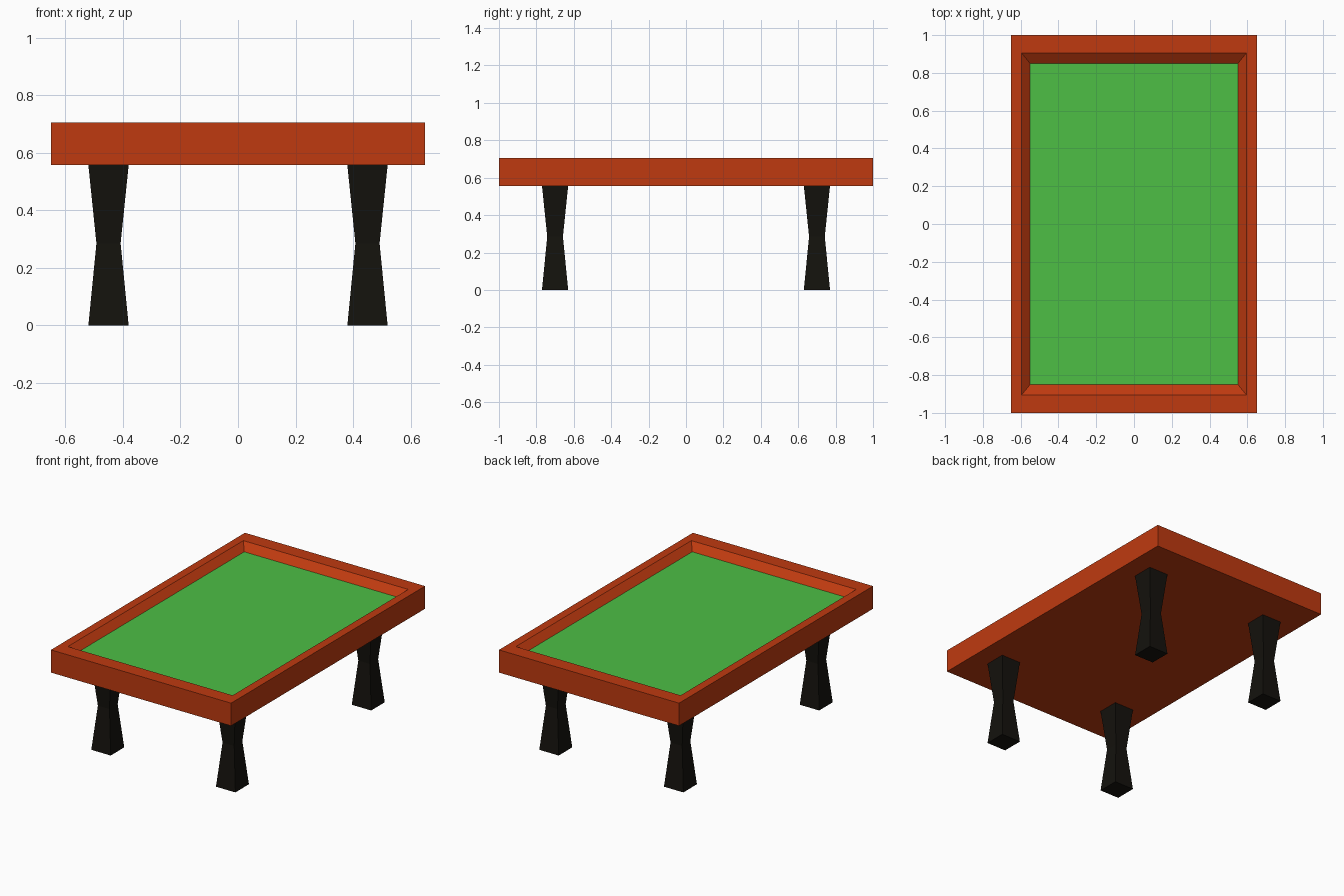
import bpy, bmesh

if "Cube" in bpy.data.objects:
    bpy.data.objects.remove(bpy.data.objects["Cube"])


def material(name, rgb):
    m = bpy.data.materials.new(name)
    m.diffuse_color = (*rgb, 1)
    m.use_nodes = True
    m.node_tree.nodes["Principled BSDF"].inputs["Base Color"].default_value = m.diffuse_color
    return m


def loft(name, rings, mat, loc=(0, 0, 0), cap_bottom=True, cap_top=True):
    """Skin a stack of rectangles given as (half_x, half_y, z)."""
    bm = bmesh.new()
    loops = [[bm.verts.new((sx * hx, sy * hy, z))
              for sx, sy in ((-1, -1), (1, -1), (1, 1), (-1, 1))]
             for hx, hy, z in rings]
    for a, b in zip(loops, loops[1:]):
        for i in range(4):
            j = (i + 1) % 4
            bm.faces.new((a[i], a[j], b[j], b[i]))
    if cap_bottom:
        bm.faces.new(loops[0][::-1])
    if cap_top:
        bm.faces.new(loops[-1])
    mesh = bpy.data.meshes.new(name)
    bm.to_mesh(mesh)
    bm.free()
    mesh.materials.append(mat)
    ob = bpy.data.objects.new(name, mesh)
    ob.location = loc
    bpy.context.collection.objects.link(ob)
    return ob


wood = material("red_wood", (0.52, 0.042, 0.005))
cloth = material("green_cloth", (0.075, 0.52, 0.06))
black = material("black_paint", (0.007, 0.006, 0.004))

BASE, TOP, FELT = 0.557, 0.705, 0.665

# Table body: outer box, flat rim, sloped inner cushions
loft("table_frame", [(0.65, 1.0, BASE), (0.65, 1.0, TOP),
                     (0.595, 0.905, TOP), (0.55, 0.85, FELT)],
     wood, cap_top=False)

# Playing surface fills the bottom of the recess
loft("playing_surface", [(0.55, 0.85, FELT)], cloth, cap_bottom=False)

# Four square legs, pinched at the waist
for side, x in (("left", -0.45), ("right", 0.45)):
    for end, y in (("front", -0.7), ("back", 0.7)):
        loft(f"{end}_{side}_leg",
             [(0.07, 0.07, 0), (0.042, 0.042, 0.285), (0.07, 0.07, BASE)],
             black, (x, y, 0))
